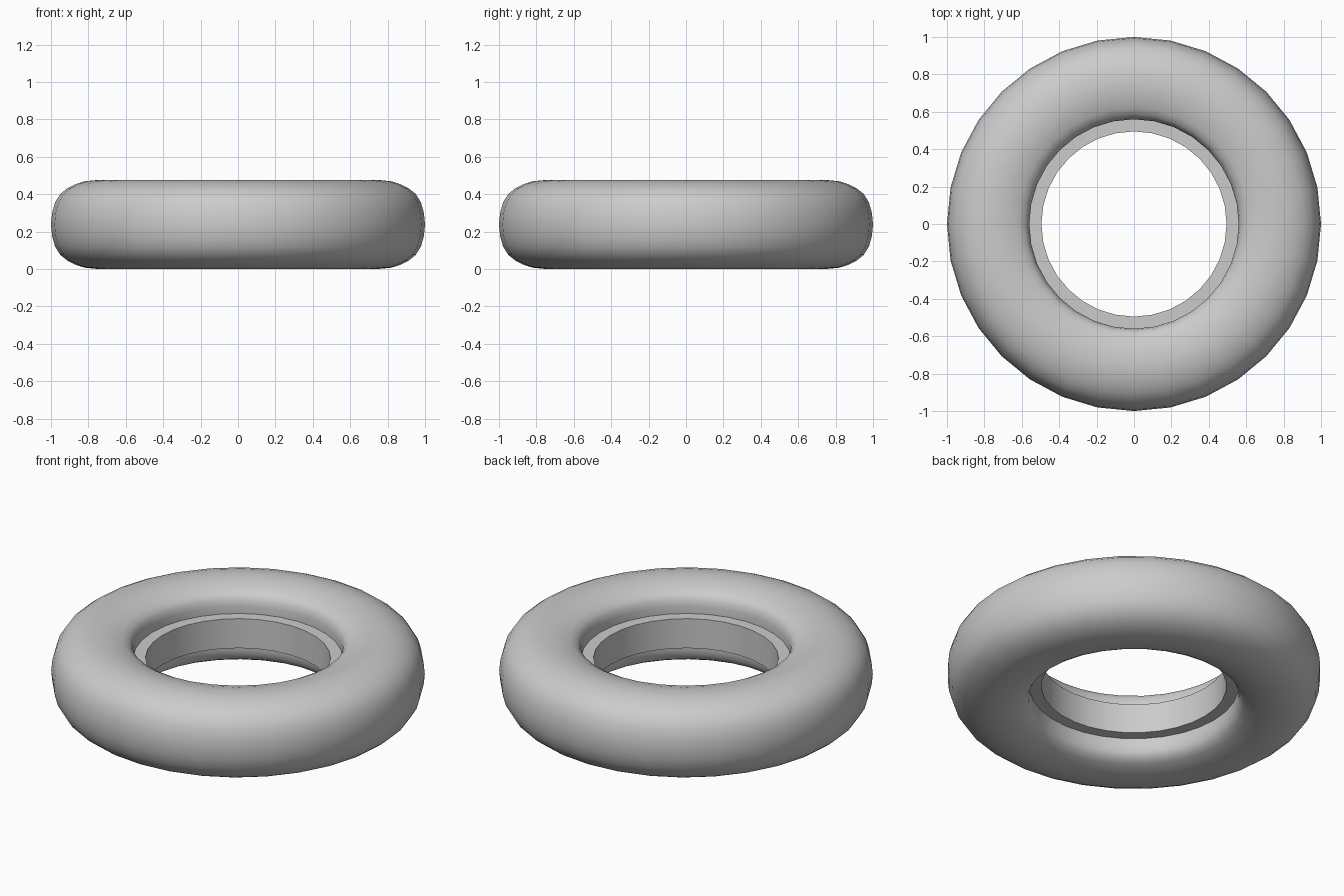
import bpy
import bmesh
from math import pi, radians
from mathutils import Vector

cube = bpy.data.objects.get("Cube")
if cube:
    bpy.data.objects.remove(cube, do_unlink=True)

SEGMENTS = 32
HALF = 0.238  # half of the tyre width

# Plain grey rubber
rubber = bpy.data.materials.new("grey_rubber")
rubber.use_nodes = True
grey = (0.6, 0.6, 0.6, 1)
rubber.diffuse_color = grey
rubber.node_tree.nodes["Principled BSDF"].inputs["Base Color"].default_value = grey

# Upper half of the section as (radius, height above the middle):
# hole wall, bead ledge, bead lip, sidewall, shoulder, tread
upper = [
    (0.495, 0.087), (0.56, 0.087), (0.56, 0.13), (0.567, 0.165),
    (0.585, 0.192), (0.62, 0.211), (0.68, 0.229), (0.75, HALF),
    (0.82, 0.231), (0.87, 0.215), (0.91, 0.195), (0.95, 0.163),
    (0.978, 0.118), (0.994, 0.062), (1.0, 0.0),
]
lower = [(r, -h) for r, h in reversed(upper[:-1])]
section = upper + lower

# Revolve the closed section around the upright axis
bm = bmesh.new()
verts = [bm.verts.new((r, 0, h + HALF)) for r, h in section]
edges = [bm.edges.new((v, verts[i - 1])) for i, v in enumerate(verts)]
bmesh.ops.spin(bm, geom=verts + edges, cent=Vector(), axis=(0, 0, 1),
               angle=2 * pi, steps=SEGMENTS, use_merge=True)
bmesh.ops.remove_doubles(bm, verts=bm.verts, dist=0.0005)
bmesh.ops.recalc_face_normals(bm, faces=bm.faces)

mesh = bpy.data.meshes.new("tyre")
bm.to_mesh(mesh)
bm.free()
mesh.materials.append(rubber)
tyre = bpy.data.objects.new("tyre", mesh)
bpy.context.collection.objects.link(tyre)

# Smooth rubber with crisp bead edges
bpy.ops.object.select_all(action="DESELECT")
tyre.select_set(True)
bpy.context.view_layer.objects.active = tyre
bpy.ops.object.shade_smooth_by_angle(angle=radians(40))
